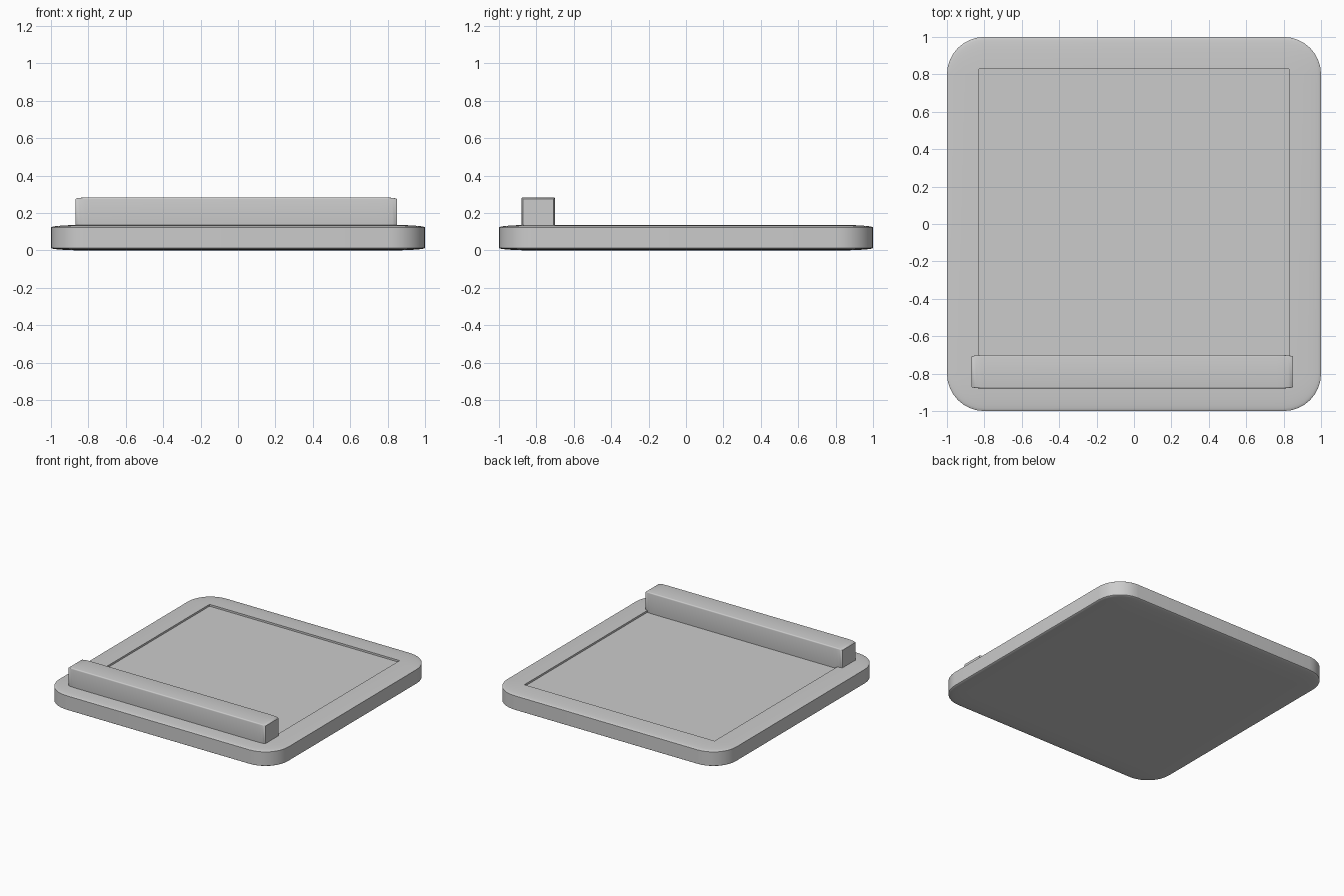
import bpy
import bmesh
from math import radians

if "Cube" in bpy.data.objects:
    bpy.data.objects.remove(bpy.data.objects["Cube"])


def box(name, lo, hi, bevel=0.0, segments=8):
    """Unit cube, bevelled, then stretched to the given bounds so the rounding stretches too."""
    bm = bmesh.new()
    bmesh.ops.create_cube(bm, size=1)
    if bevel:
        bmesh.ops.bevel(bm, geom=bm.edges[:], offset=bevel, segments=segments,
                        profile=0.5, affect='EDGES')
    size = [h - l for l, h in zip(lo, hi)]
    bmesh.ops.scale(bm, vec=size, verts=bm.verts)
    bmesh.ops.translate(bm, vec=[(l + h) / 2 for l, h in zip(lo, hi)], verts=bm.verts)
    mesh = bpy.data.meshes.new(name)
    bm.to_mesh(mesh)
    bm.free()
    ob = bpy.data.objects.new(name, mesh)
    bpy.context.collection.objects.link(ob)
    return ob


def activate(ob):
    bpy.ops.object.select_all(action='DESELECT')
    ob.select_set(True)
    bpy.context.view_layer.objects.active = ob


# Rounded base plate with a shallow square recess
plate = box("base_plate", (-1, -1, 0), (1, 1, 0.137), bevel=0.1)
cutter = box("recess_cutter", (-0.83, -0.83, 0.122), (0.83, 0.83, 0.3))
cutter.hide_render = True
cut = plate.modifiers.new("recess", 'BOOLEAN')
cut.operation = 'DIFFERENCE'
cut.solver = 'EXACT'
cut.object = cutter
activate(plate)
bpy.ops.object.modifier_apply(modifier=cut.name)
bpy.data.objects.remove(cutter)

# Raised bar along the front edge, sunk into the plate
bar = box("front_bar", (-0.87, -0.88, 0.105), (0.85, -0.70, 0.284), bevel=0.05, segments=4)

# Smooth the roundings and keep the recess edges sharp
for ob in (plate, bar):
    activate(ob)
    bpy.ops.object.shade_smooth_by_angle(angle=radians(30))
